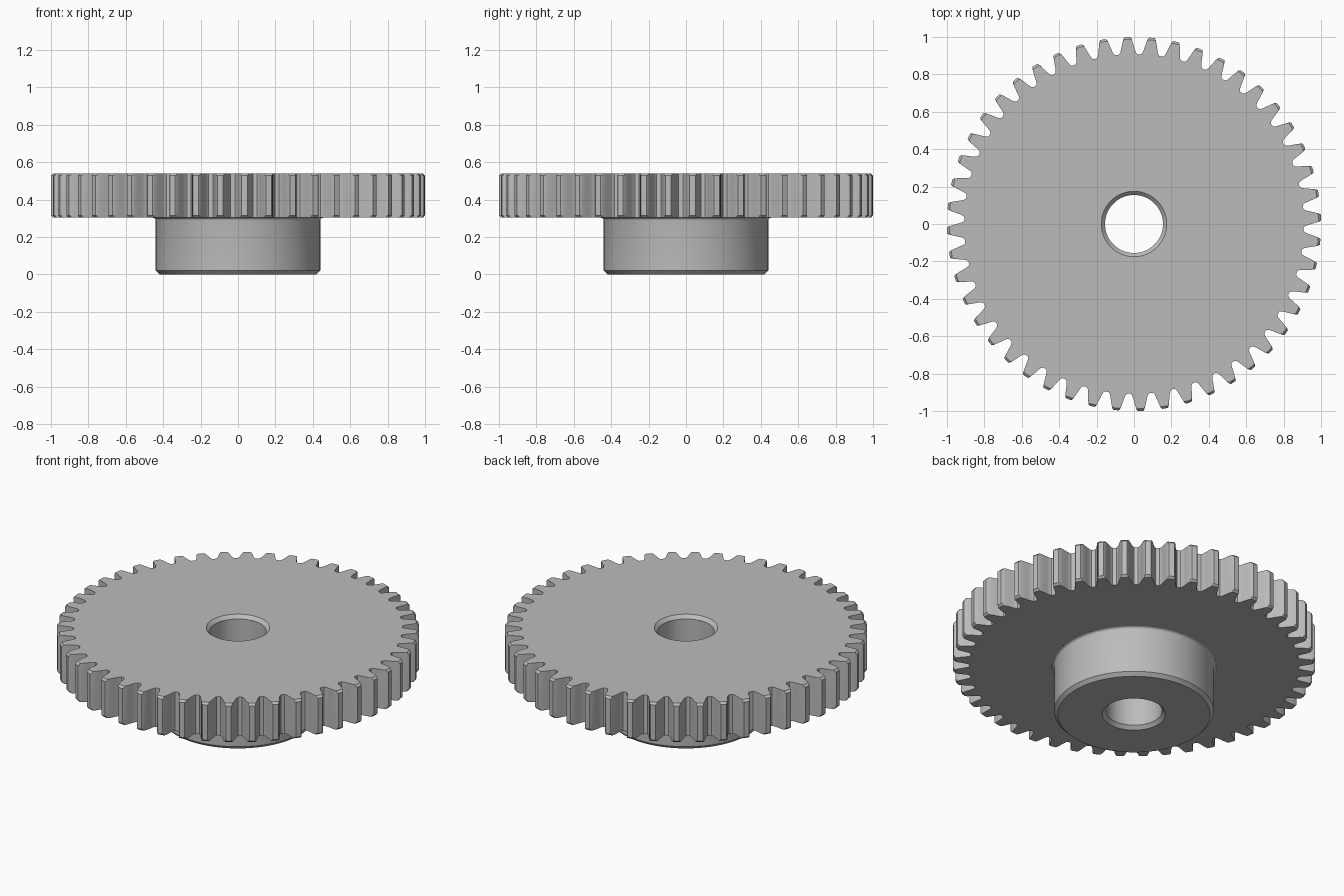
import bpy
import bmesh
from math import cos, sin, tau, pi, radians

cube = bpy.data.objects.get("Cube")
if cube:
    bpy.data.objects.remove(cube, do_unlink=True)

TEETH = 48
PITCH = tau / TEETH
PHASE = 0.035          # angle of the first tooth centre
TIP = 1.0
BORE, BORE_EDGE = 0.155, 0.175
HUB, FILLET = 0.44, 0.014
BASE, TOP = 0.303, 0.54

steel = bpy.data.materials.new("steel grey")
grey = (0.5, 0.5, 0.5, 1)
steel.diffuse_color = grey
steel.use_nodes = True
steel.node_tree.nodes["Principled BSDF"].inputs["Base Color"].default_value = grey

# Half tooth from crest to valley: (angle from tooth centre, radius)
half = [(0.015, TIP), (0.020, 0.994), (0.027, 0.975), (0.033, 0.955),
        (0.040, 0.932), (0.046, 0.917), (0.053, 0.909)]
tooth = [(-a, r) for a, r in reversed(half)] + half + [(PITCH / 2, 0.907)]
outline = [(PHASE + i * PITCH + a, r) for i in range(TEETH) for a, r in tooth]
circle = [(i * tau / 128, 9) for i in range(128)]


def loft(name, section, rings):
    """Join rings of the section, each cut to a largest radius at a height."""
    bm = bmesh.new()
    loops = [[bm.verts.new((min(r, cut) * cos(a), min(r, cut) * sin(a), z))
              for a, r in section] for cut, z in rings]
    n = len(section)
    for low, high in zip(loops, loops[1:]):
        for i in range(n):
            j = (i + 1) % n
            bm.faces.new((low[i], low[j], high[j], high[i]))
    mesh = bpy.data.meshes.new(name)
    bm.to_mesh(mesh)
    bm.free()
    mesh.materials.append(steel)
    obj = bpy.data.objects.new(name, mesh)
    bpy.context.collection.objects.link(obj)
    bpy.ops.object.select_all(action="DESELECT")
    obj.select_set(True)
    bpy.context.view_layer.objects.active = obj
    bpy.ops.object.shade_smooth_by_angle(angle=radians(25))
    return obj


# Toothed wheel: underside, chamfered teeth, top face, mouth of the bore
chamfer = 0.012
loft("toothed_wheel", outline, [
    (HUB + FILLET, BASE), (TIP - chamfer, BASE), (TIP, BASE + chamfer),
    (TIP, TOP - chamfer), (TIP - chamfer, TOP),
    (BORE_EDGE, TOP), (BORE, TOP - 0.02)])

# Hub: bore wall, chamfered lower end, outer wall, fillet into the wheel
fillet = [(HUB + FILLET * (1 - cos(t * pi / 8)),
           BASE - FILLET * (1 - sin(t * pi / 8))) for t in range(5)]
loft("hub", circle, [
    (BORE, TOP - 0.02), (BORE, 0.02), (BORE_EDGE, 0),
    (HUB - 0.02, 0), (HUB, 0.02)] + fillet)
